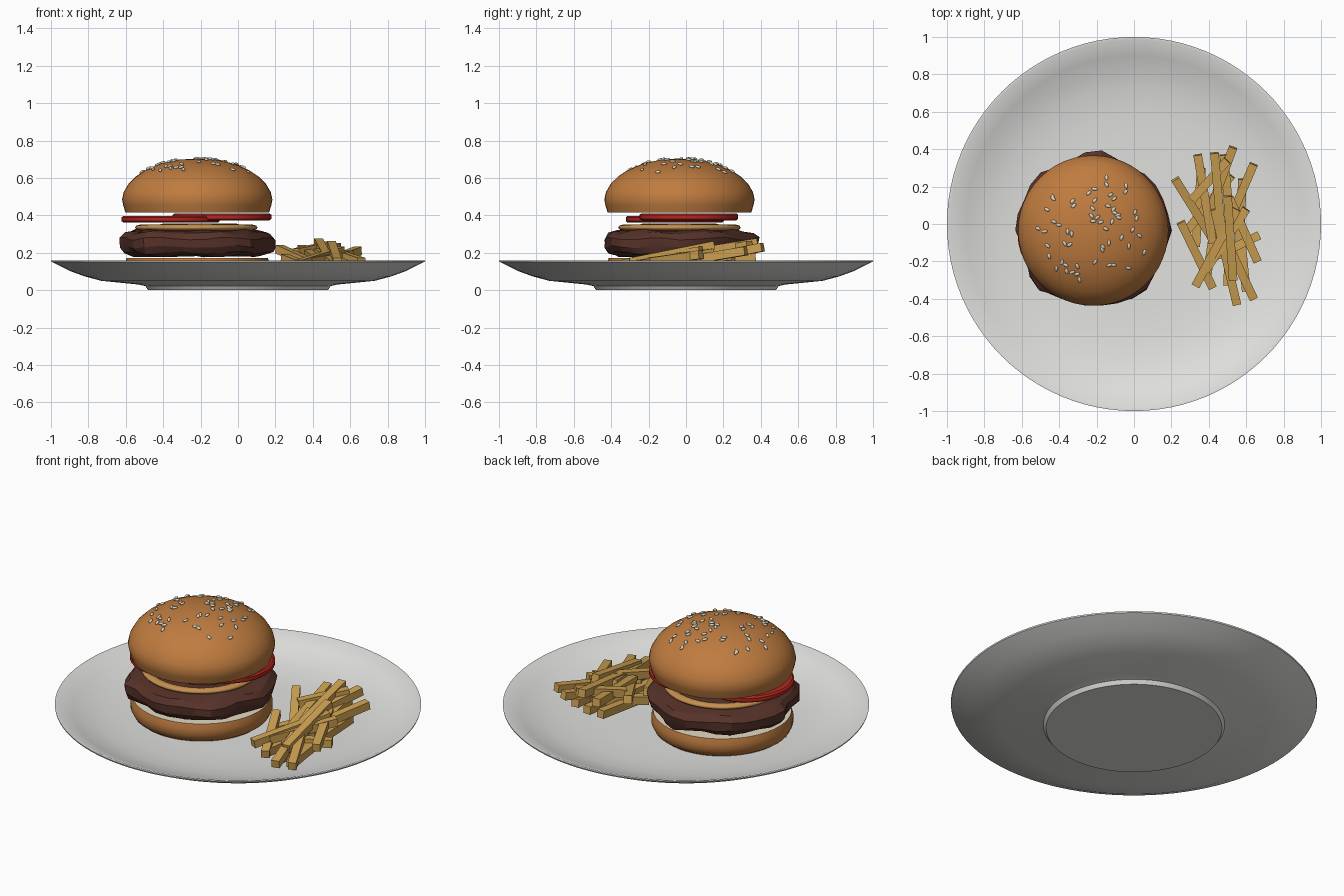
import bpy, bmesh, math, random
from mathutils import Matrix, Vector

cube = bpy.data.objects.get("Cube")
if cube:
    bpy.data.objects.remove(cube, do_unlink=True)
random.seed(7)


def material(name, r, g, b):
    m = bpy.data.materials.new(name)
    m.use_nodes = True
    m.diffuse_color = (r, g, b, 1)
    bsdf = m.node_tree.nodes["Principled BSDF"]
    bsdf.inputs["Base Color"].default_value = (r, g, b, 1)
    bsdf.inputs["Roughness"].default_value = 0.6
    return m


CHINA = material("white china", 0.75, 0.75, 0.73)
BUN = material("toasted bun", 0.52, 0.20, 0.05)
CRUMB = material("cream crumb", 0.78, 0.70, 0.55)
MEAT = material("grilled meat", 0.095, 0.032, 0.022)
TOMATO = material("tomato red", 0.45, 0.02, 0.013)
ONION = material("fried onion", 0.56, 0.28, 0.08)
FRY = material("golden fry", 0.62, 0.36, 0.085)
SEED = material("sesame", 0.66, 0.66, 0.55)


def finish(bm, name, mats, loc=(0, 0, 0), smooth=None):
    bmesh.ops.recalc_face_normals(bm, faces=bm.faces)
    me = bpy.data.meshes.new(name)
    bm.to_mesh(me)
    bm.free()
    ob = bpy.data.objects.new(name, me)
    ob.location = loc
    bpy.context.collection.objects.link(ob)
    for m in mats:
        me.materials.append(m)
    if smooth:
        bpy.ops.object.select_all(action='DESELECT')
        ob.select_set(True)
        bpy.context.view_layer.objects.active = ob
        bpy.ops.object.shade_smooth_by_angle(angle=math.radians(smooth))
    return ob


def lathe(name, profile, mats, loc=(0, 0, 0), segs=48, smooth=30, wobble=None, rule=None):
    """Revolve (radius, z) points, listed from bottom centre to top centre."""
    bm = bmesh.new()
    rings = []
    for k, (r, z) in enumerate(profile):
        if r == 0:
            rings.append([bm.verts.new((0, 0, z))] * segs)
            continue
        ring = []
        for i in range(segs):
            a = 2 * math.pi * i / segs
            dr, dz = wobble(k, a) if wobble else (0, 0)
            ring.append(bm.verts.new(((r + dr) * math.cos(a), (r + dr) * math.sin(a), z + dz)))
        rings.append(ring)
    for lo, hi in zip(rings, rings[1:]):
        for i in range(segs):
            j = (i + 1) % segs
            f = bm.faces.new(list(dict.fromkeys((lo[i], lo[j], hi[j], hi[i]))))
            if rule and rule(f):
                f.material_index = 1
    return finish(bm, name, mats, loc, smooth)


# Plate with a raised foot
lathe("plate", [(0, 0), (0.48, 0), (0.495, 0.022), (0.53, 0.03), (0.73, 0.05), (0.82, 0.074),
                (0.9, 0.103), (0.998, 0.152), (1.0, 0.16), (0.985, 0.16), (0.9, 0.124),
                (0.82, 0.096), (0.73, 0.074), (0.6, 0.06), (0.45, 0.054), (0, 0.054)],
      [CHINA], segs=96, smooth=25)

# Buns, with a paler cut face
CX, CY = -0.218, -0.035
lathe("bottom_bun", [(0, 0.052), (0.345, 0.052), (0.372, 0.072), (0.388, 0.105), (0.388, 0.14),
                     (0.378, 0.172), (0, 0.172)], [BUN, CRUMB], (CX, CY, 0),
      rule=lambda f: f.calc_center_median().z > 0.171)
DOME = [(0.396, 0.455), (0.402, 0.485), (0.393, 0.525), (0.366, 0.571), (0.328, 0.608),
        (0.28, 0.64), (0.2, 0.676), (0.1, 0.698), (0, 0.704)]
lathe("top_bun", [(0, 0.415), (0.384, 0.415)] + DOME, [BUN, CRUMB], (CX, CY, 0),
      rule=lambda f: f.calc_center_median().z < 0.416)


# Irregular patty
def lumps(k, a):
    if k in (0, 1, 6):
        amp = 0.4
    else:
        amp = 1.0
    dr = 0.012 * math.sin(5 * a + 0.6) + 0.011 * math.sin(8 * a + 2) + random.uniform(-0.007, 0.007)
    return amp * dr, 0.006 * math.sin(7 * a + k) + random.uniform(-0.004, 0.004)


lathe("patty", [(0, 0.182), (0.34, 0.184), (0.385, 0.2), (0.405, 0.23), (0.407, 0.275),
                (0.378, 0.305), (0.33, 0.318), (0, 0.318)], [MEAT], (CX, CY, 0),
      segs=30, smooth=20, wobble=lumps)

# Fried onion rings
for name, radius, x, z in (("onion_ring_large", 0.302, -0.223, 0.335),
                           ("onion_ring_small", 0.19, -0.205, 0.342)):
    bpy.ops.mesh.primitive_torus_add(major_radius=radius, minor_radius=0.026, major_segments=40,
                                     minor_segments=8, location=(x, CY, z))
    ring = bpy.context.object
    ring.name = name
    ring.scale.z = 0.6
    ring.data.materials.append(ONION)
    bpy.ops.object.shade_smooth_by_angle(angle=math.radians(50))

# Tomato slices, overlapping
for name, x, y, z, r in (("tomato_slice_right", -0.36, -0.06, 0.361, 0.262),
                         ("tomato_slice_left", -0.085, 0.015, 0.374, 0.264)):
    lathe(name, [(0, 0), (r - 0.01, 0), (r, 0.008), (r, 0.029), (r - 0.01, 0.037), (0, 0.037)],
          [TOMATO], (x, y, z), segs=36)

# Sesame seeds lying on the dome
bm = bmesh.new()
for i in range(58):
    r, a = 0.3 * math.sqrt(random.uniform(0.01, 1)), random.uniform(0, 2 * math.pi)
    for (r1, z1), (r0, z0) in zip(DOME, DOME[1:]):
        if r0 <= r <= r1:
            slope = (z1 - z0) / (r1 - r0)
            z = z0 + slope * (r - r0)
            break
    normal = Vector((-slope * math.cos(a), -slope * math.sin(a), 1))
    m = (Matrix.Translation((r * math.cos(a), r * math.sin(a), z + 0.004))
         @ normal.to_track_quat('Z', 'Y').to_matrix().to_4x4()
         @ Matrix.Rotation(random.uniform(0, math.pi), 4, 'Z')
         @ Matrix.Diagonal((0.017, 0.009, 0.007, 1)))
    bmesh.ops.create_icosphere(bm, subdivisions=2, radius=1, matrix=m)
finish(bm, "sesame_seeds", [SEED], (CX, CY, 0), smooth=60)

# Pile of fries: start x, y, z and end x, y, z of each
FRIES = [
    (0.22, 0.24, 0.22, 0.42, -0.08, 0.13), (0.34, 0.37, 0.22, 0.42, -0.10, 0.16),
    (0.53, 0.41, 0.23, 0.38, 0.00, 0.15), (0.64, 0.32, 0.21, 0.46, -0.10, 0.14),
    (0.25, 0.01, 0.17, 0.42, -0.34, 0.10), (0.33, -0.33, 0.14, 0.55, 0.08, 0.21),
    (0.55, -0.43, 0.11, 0.43, 0.08, 0.20), (0.64, -0.40, 0.11, 0.46, -0.02, 0.18),
    (0.66, -0.20, 0.15, 0.51, 0.14, 0.20), (0.43, 0.38, 0.255, 0.47, -0.08, 0.18),
    (0.31, 0.13, 0.20, 0.50, 0.34, 0.24), (0.60, 0.08, 0.19, 0.38, -0.25, 0.15),
    (0.53, -0.30, 0.15, 0.50, 0.15, 0.24), (0.58, 0.24, 0.14, 0.56, -0.20, 0.10),
    (0.36, 0.30, 0.12, 0.33, -0.12, 0.085), (0.45, 0.30, 0.12, 0.43, -0.18, 0.085),
    (0.39, -0.28, 0.09, 0.45, 0.12, 0.09), (0.50, -0.33, 0.09, 0.52, 0.10, 0.09),
    (0.60, -0.36, 0.10, 0.56, 0.05, 0.11), (0.48, 0.37, 0.18, 0.52, -0.05, 0.13),
    (0.28, -0.04, 0.10, 0.52, 0.26, 0.15), (0.67, -0.06, 0.13, 0.42, -0.18, 0.13),
]
bm = bmesh.new()
for f in FRIES:
    p, q = Vector(f[:3]), Vector(f[3:])
    d = q - p
    m = (Matrix.Translation((p + q) / 2) @ d.to_track_quat('X', 'Z').to_matrix().to_4x4()
         @ Matrix.Diagonal((d.length, 0.046, 0.046, 1)))
    bmesh.ops.create_cube(bm, size=1, matrix=m)
finish(bm, "fries", [FRY])
